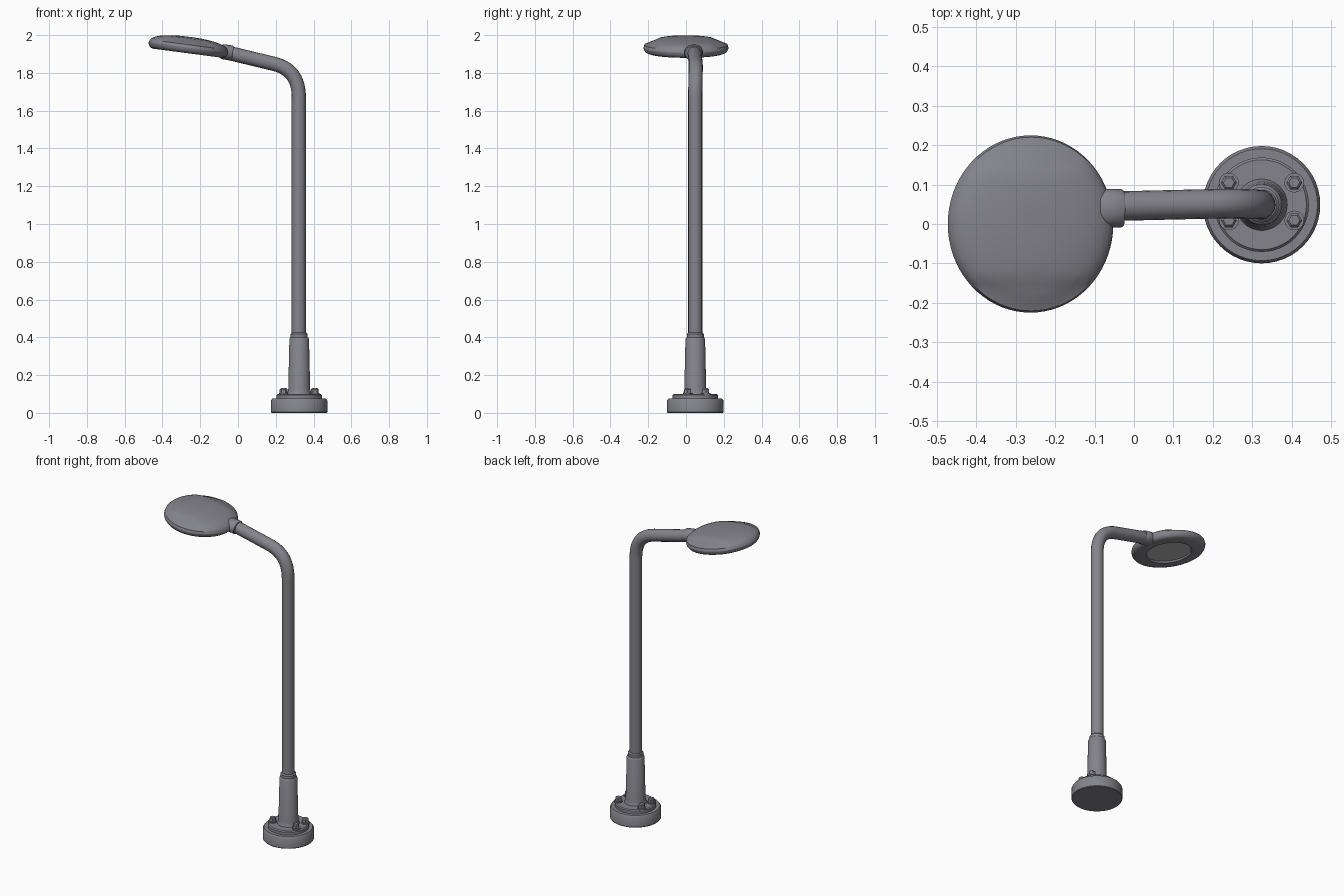
import bpy, bmesh, math
from mathutils import Vector

cube = bpy.data.objects.get("Cube")
if cube:
    bpy.data.objects.remove(cube, do_unlink=True)


def material(name, rgb):
    m = bpy.data.materials.new(name)
    m.use_nodes = True
    m.diffuse_color = (*rgb, 1)
    m.node_tree.nodes["Principled BSDF"].inputs["Base Color"].default_value = (*rgb, 1)
    return m


METAL = material("grey metal", (0.23, 0.23, 0.26))
LENS = material("pale lens", (0.42, 0.44, 0.42))
AXIS = Vector((0.324, 0.049, 0))


def smooth(ob, angle=35):
    bpy.ops.object.select_all(action="DESELECT")
    ob.select_set(True)
    bpy.context.view_layer.objects.active = ob
    bpy.ops.object.shade_smooth_by_angle(angle=math.radians(angle))


def lathe(name, profile, location=AXIS, sides=48, angle=35):
    """Revolve (radius, height) points about z; zero radius makes a pole."""
    bm = bmesh.new()
    rings = []
    for r, z in profile:
        count = sides if r > 0 else 1
        rings.append([bm.verts.new((r * math.cos(math.tau * i / sides),
                                    r * math.sin(math.tau * i / sides), z))
                      for i in range(count)])
    for a, b in zip(rings, rings[1:]):
        for i in range(sides):
            j = (i + 1) % sides
            quad = [a[i % len(a)], a[j % len(a)], b[j % len(b)], b[i % len(b)]]
            bm.faces.new(list(dict.fromkeys(quad)))
    bmesh.ops.recalc_face_normals(bm, faces=bm.faces)
    mesh = bpy.data.meshes.new(name)
    bm.to_mesh(mesh)
    bm.free()
    mesh.materials.append(METAL)
    ob = bpy.data.objects.new(name, mesh)
    ob.location = location
    bpy.context.collection.objects.link(ob)
    smooth(ob, angle)
    return ob


# Foot: round plinth, flange plate and tapered sleeve
lathe("plinth", [(0, 0), (0.146, 0), (0.149, 0.004), (0.149, 0.066),
                 (0.142, 0.076), (0, 0.076)])
lathe("flange_plate", [(0, 0.07), (0.12, 0.07), (0.12, 0.094), (0.114, 0.1), (0, 0.1)])
lathe("sleeve", [(0, 0.09), (0.07, 0.09), (0.063, 0.105), (0.058, 0.125), (0.052, 0.39),
                 (0.048, 0.398), (0.045, 0.4), (0.045, 0.418), (0.038, 0.425), (0, 0.425)])

# Four hexagonal bolts on washers
for side_x in (-1, 1):
    for side_y in (-1, 1):
        spot = AXIS + Vector((0.083 * side_x, 0.048 * side_y + 0.008, 0))
        lathe("bolt_washer", [(0, 0.095), (0.025, 0.095), (0.025, 0.106), (0, 0.106)], spot, 20)
        lathe("bolt_head", [(0, 0.1), (0.02, 0.1), (0.02, 0.125), (0.014, 0.131), (0, 0.131)],
              spot, 6, 20)

# Bent pole: bezier path with a round bevel
curve = bpy.data.curves.new("pole", "CURVE")
curve.dimensions = "3D"
curve.bevel_depth = 0.0375
curve.bevel_resolution = 6
curve.resolution_u = 14
curve.use_fill_caps = True
path = [Vector(p) for p in ((0.322, 0.049, 0.3), (0.322, 0.049, 1.67),
                            (0.19, 0.051, 1.848), (-0.06, 0.045, 1.908))]
up = Vector((0, 0, 0.1))
along = (path[3] - path[2]) * 0.35
spline = curve.splines.new("BEZIER")
spline.bezier_points.add(3)
for point, co, tangent in zip(spline.bezier_points, path, (up, up, along, along)):
    point.handle_left_type = point.handle_right_type = "FREE"
    point.co = co
    point.handle_left = co - tangent
    point.handle_right = co + tangent
pole = bpy.data.objects.new("pole", curve)
bpy.context.collection.objects.link(pole)
curve.materials.append(METAL)
bpy.ops.object.select_all(action="DESELECT")
pole.select_set(True)
bpy.context.view_layer.objects.active = pole
bpy.ops.object.convert(target="MESH")
smooth(bpy.context.object)

# Collar joining arm and lamp head
collar = lathe("collar", [(0, -0.045), (0.042, -0.045), (0.047, -0.03), (0.047, 0.012),
                          (0.043, 0.018), (0, 0.018)], (-0.045, 0.04, 1.907), 32)
collar.rotation_euler = (0, math.radians(98), 0)
collar.scale = (0.85, 1.05, 1)

# Lamp head: tilted flattened dome with a recessed underside
head = lathe("lamp_head", [(0, -0.01), (0.6, -0.01), (0.62, -0.02), (0.88, -0.02), (0.95, -0.014),
                           (0.99, -0.002), (1, 0.01), (0.98, 0.025), (0.93, 0.036),
                           (0.85, 0.045), (0.77, 0.051), (0.69, 0.055), (0.6, 0.059),
                           (0.45, 0.063), (0.3, 0.066), (0.15, 0.067), (0, 0.067)],
             (-0.264, 0, 1.924), 72)
head.rotation_euler = (0, math.radians(7.5), 0)
for v in head.data.vertices:
    # Lower the side shoulders a little, leaving a raised band across the middle
    if v.co.z > 0.03:
        side = min(max((abs(v.co.y) - 0.6) / 0.12, 0), 1)
        v.co.z -= 0.007 * side
    v.co.x *= 0.212
    v.co.y *= 0.225
head.data.materials.append(LENS)
for face in head.data.polygons:
    if face.center.z < -0.009 and all(math.hypot(head.data.vertices[i].co.x / 0.212,
                                                 head.data.vertices[i].co.y / 0.225) < 0.61
                                      for i in face.vertices):
        face.material_index = 1
smooth(head, 40)
